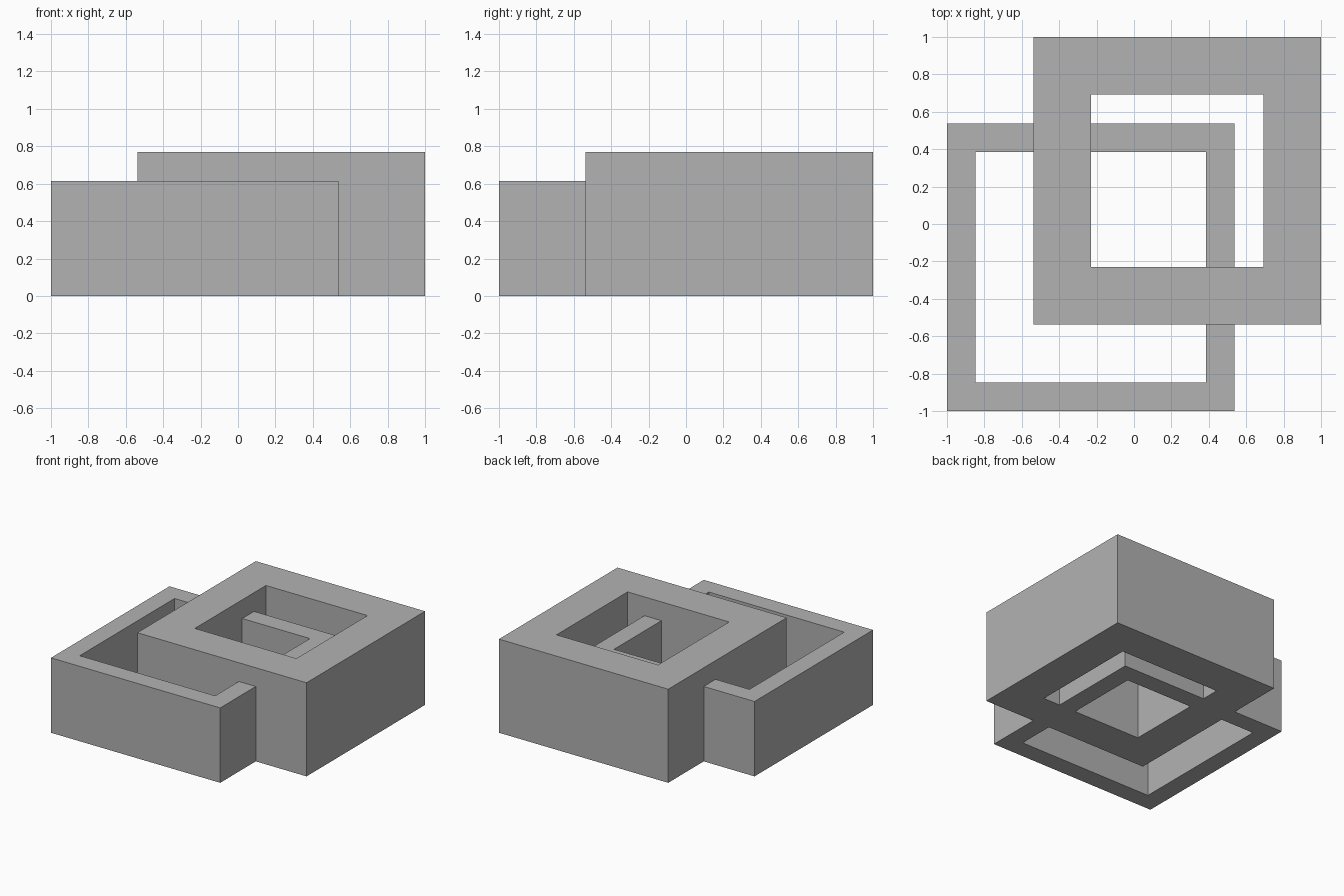
import bpy
import bmesh

cube = bpy.data.objects.get("Cube")
if cube:
    bpy.data.objects.remove(cube, do_unlink=True)

UNIT = 2 / 13  # design module: the whole model is 13 modules wide

grey = bpy.data.materials.new("plain grey")
grey.use_nodes = True
colour = (0.448, 0.448, 0.448, 1)
grey.diffuse_color = colour
grey.node_tree.nodes["Principled BSDF"].inputs["Base Color"].default_value = colour


def square(bm, centre, half, z):
    """Four corner vertices of a horizontal square."""
    return [bm.verts.new((centre + sx * half, centre + sy * half, z))
            for sx, sy in ((-1, -1), (1, -1), (1, 1), (-1, 1))]


def square_frame(name, centre, size, wall, height):
    """Open square tube standing on the ground."""
    bm = bmesh.new()
    half = size / 2
    outer_low, outer_top = (square(bm, centre, half, z) for z in (0, height))
    inner_low, inner_top = (square(bm, centre, half - wall, z) for z in (0, height))
    rings = [outer_low, outer_top, inner_top, inner_low]
    for a, b in zip(rings, rings[1:] + rings[:1]):
        for i in range(4):
            j = (i + 1) % 4
            bm.faces.new((a[i], a[j], b[j], b[i]))
    bmesh.ops.recalc_face_normals(bm, faces=bm.faces)
    mesh = bpy.data.meshes.new(name)
    bm.to_mesh(mesh)
    bm.free()
    mesh.materials.append(grey)
    obj = bpy.data.objects.new(name, mesh)
    bpy.context.collection.objects.link(obj)
    return obj


# Thin low frame at the front right, thick tall frame at the back left
frames = square_frame("interlocked_frames", -1.5 * UNIT, 10 * UNIT, UNIT, 4 * UNIT)
tall = square_frame("tall_frame", 1.5 * UNIT, 10 * UNIT, 2 * UNIT, 5 * UNIT)

# Merge both frames into one solid
union = frames.modifiers.new("union", 'BOOLEAN')
union.operation = 'UNION'
union.solver = 'EXACT'
union.object = tall
bpy.context.view_layer.objects.active = frames
bpy.ops.object.modifier_apply(modifier=union.name)
bpy.data.objects.remove(tall, do_unlink=True)
